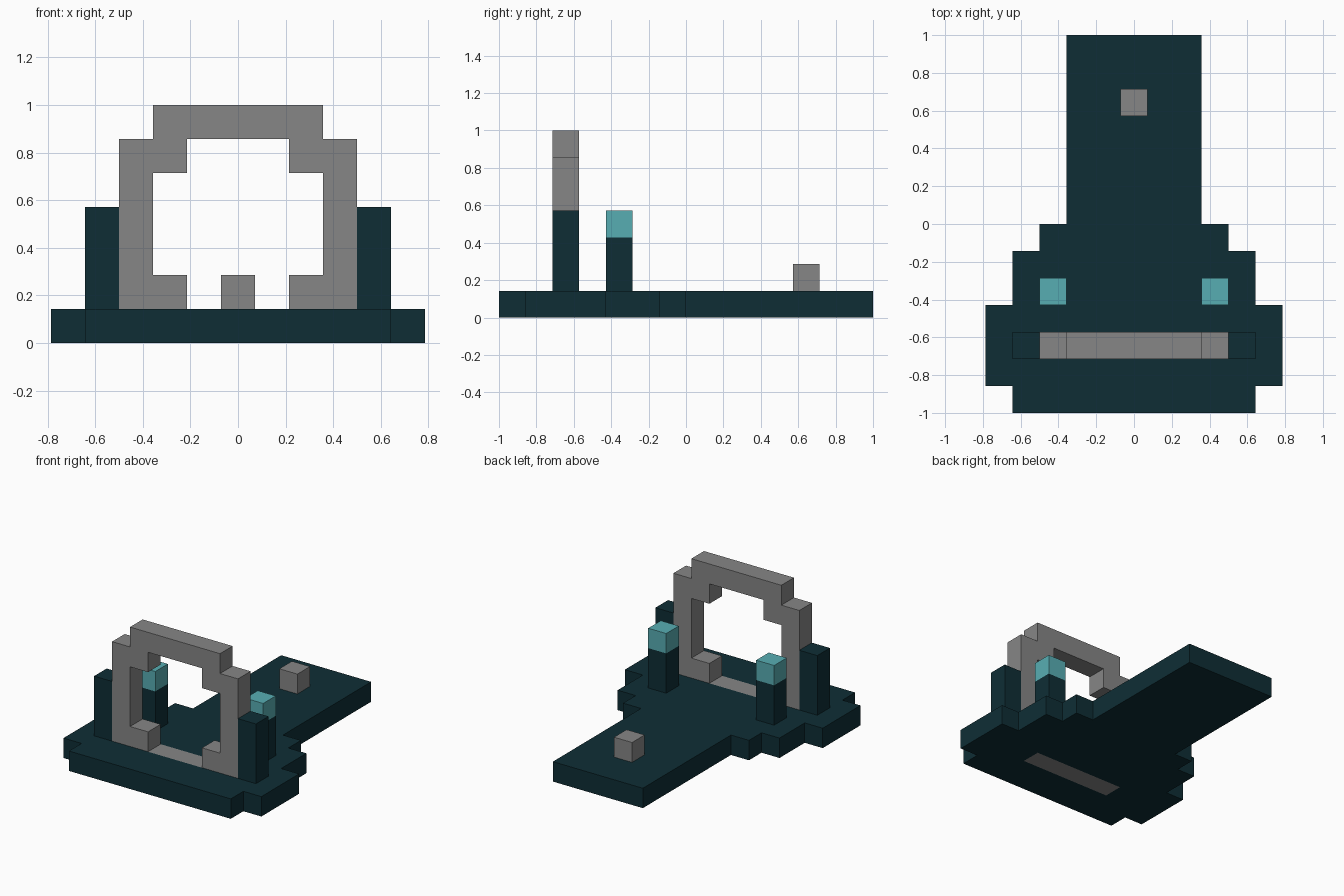
import bpy
import bmesh
from math import pi
from mathutils import Matrix, Vector

U = 1 / 7  # block size

cube = bpy.data.objects.get("Cube")
if cube:
    bpy.data.objects.remove(cube, do_unlink=True)


def material(name, rgb):
    mat = bpy.data.materials.new(name)
    mat.use_nodes = True
    colour = (*rgb, 1)
    mat.diffuse_color = colour
    mat.node_tree.nodes["Principled BSDF"].inputs["Base Color"].default_value = colour
    return mat


dark = material("dark teal", (0.0045, 0.027, 0.036))
grey = material("stone grey", (0.24, 0.24, 0.24))
cyan = material("pale cyan", (0.097, 0.42, 0.45))


def add_object(name, mesh, mat):
    mesh.materials.clear()
    mesh.materials.append(mat)
    obj = bpy.data.objects.new(name, mesh)
    bpy.context.collection.objects.link(obj)
    return obj


def block(name, low, high, mat):
    """Box between two corners, in block units."""
    low, high = Vector(low) * U, Vector(high) * U
    bm = bmesh.new()
    bmesh.ops.create_cube(bm, size=1)
    bmesh.ops.scale(bm, vec=high - low, verts=bm.verts)
    bmesh.ops.translate(bm, vec=(low + high) / 2, verts=bm.verts)
    mesh = bpy.data.meshes.new(name)
    bm.to_mesh(mesh)
    bm.free()
    return add_object(name, mesh, mat)


def slab(name, right_halves, mat, transform):
    """One-block-thick plate from mirrored half outlines; the second is a hole."""
    curve = bpy.data.curves.new(name, "CURVE")
    curve.dimensions = "2D"
    curve.fill_mode = "BOTH"
    curve.extrude = U / 2
    for half in right_halves:
        points = half + [(-x, y) for x, y in reversed(half)]
        spline = curve.splines.new("POLY")
        spline.points.add(len(points) - 1)
        for point, (x, y) in zip(spline.points, points):
            point.co = (x * U, y * U, 0, 1)
        spline.use_cyclic_u = True
    temp = bpy.data.objects.new(name + " outline", curve)
    bpy.context.collection.objects.link(temp)
    bpy.context.view_layer.update()
    graph = bpy.context.evaluated_depsgraph_get()
    mesh = bpy.data.meshes.new_from_object(temp.evaluated_get(graph))
    bpy.data.objects.remove(temp, do_unlink=True)
    # Weld, tidy and place the plate
    bm = bmesh.new()
    bm.from_mesh(mesh)
    bmesh.ops.remove_doubles(bm, verts=bm.verts, dist=0.0001)
    bmesh.ops.recalc_face_normals(bm, faces=bm.faces)
    for face in bm.faces:
        face.smooth = False
    bm.transform(transform)
    bm.to_mesh(mesh)
    bm.free()
    mesh.name = name
    return add_object(name, mesh, mat)


# Stepped floor with a slot for the ring's sill
floor_edge = [(4.5, -7), (4.5, -6), (5.5, -6), (5.5, -3), (4.5, -3), (4.5, -1),
              (3.5, -1), (3.5, 0), (2.5, 0), (2.5, 7)]
sill_slot = [(2.5, -5), (2.5, -4)]
slab("floor", [floor_edge, sill_slot], dark, Matrix.Translation((0, 0, U / 2)))

# Upright stone ring, its sill sunk into the floor
ring_outer = [(2.5, 0), (2.5, 1), (3.5, 1), (3.5, 6), (2.5, 6), (2.5, 7)]
ring_inner = [(1.5, 1), (1.5, 2), (2.5, 2), (2.5, 5), (1.5, 5), (1.5, 6)]
slab("ring", [ring_outer, ring_inner], grey,
     Matrix.Translation((0, -4.5 * U, 0)) @ Matrix.Rotation(pi / 2, 4, "X"))

# Buttresses and lamp posts on both sides
for side, s in (("left", 1), ("right", -1)):
    def pillar(name, x, y, bottom, top, mat):
        block(f"{side}_{name}", (s * x - 0.5, y, bottom), (s * x + 0.5, y + 1, top), mat)

    pillar("buttress", 4, -5, 1, 4, dark)
    pillar("lamp_post", 3, -3, 1, 3, dark)
    pillar("lamp", 3, -3, 3, 4, cyan)

# Small stone pedestal on the walkway
block("pedestal", (-0.5, 4, 1), (0.5, 5, 2), grey)
